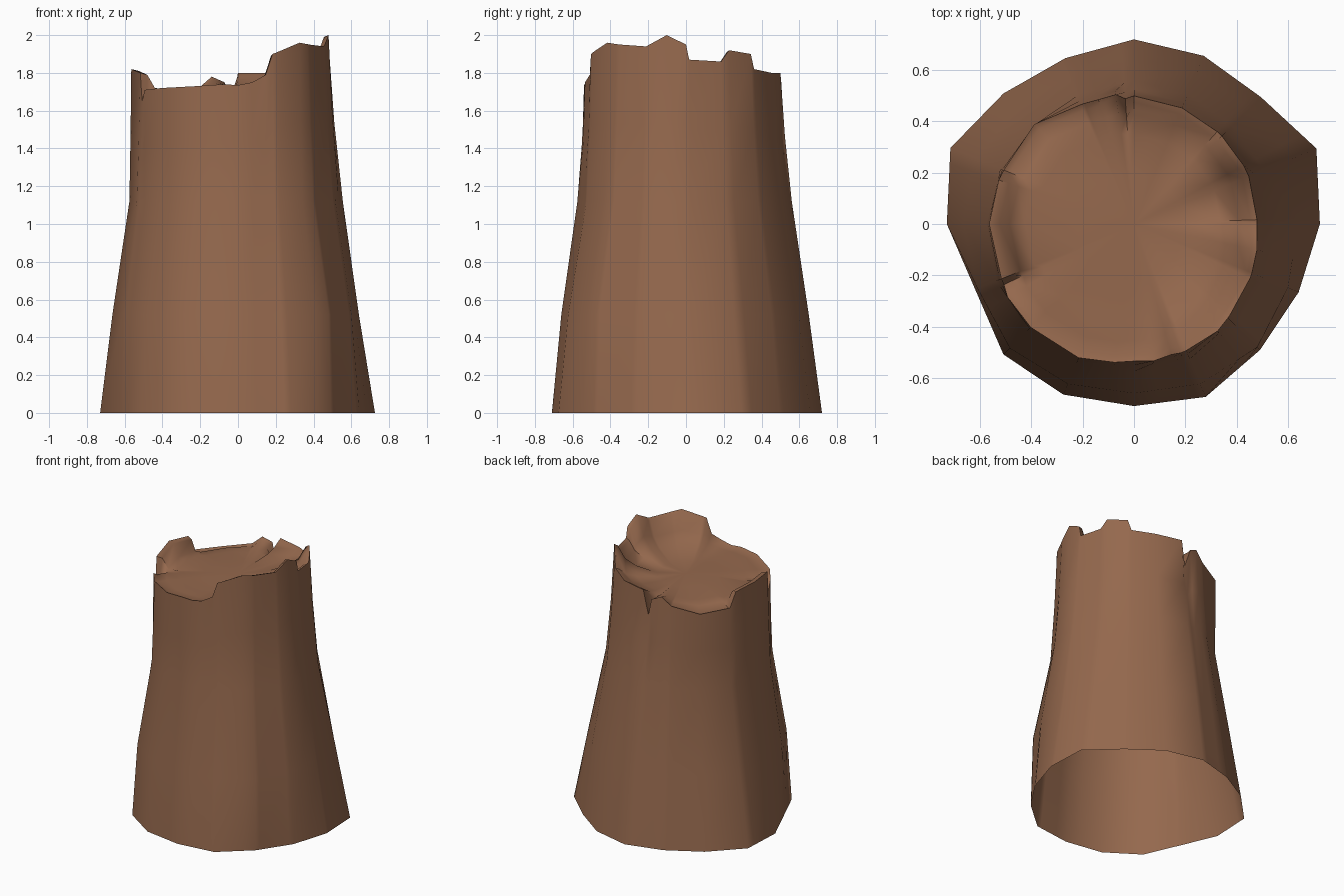
import bpy, bmesh, math

if "Cube" in bpy.data.objects:
    bpy.data.objects.remove(bpy.data.objects["Cube"])

# Outline radii at equal angle steps from +x: ground, lower trunk, upper trunk
BASE = [.725, .77, .70, .71, .72, .70, .72, .775, .73, .67, .72, .72, .71, .73, .695, .695]
LOWER = [.64, .67, .64, .645, .65, .635, .64, .67, .665, .66, .685, .675, .66, .675, .68, .65]
UPPER = [.555, .55, .54, .55, .56, .55, .545, .565, .575, .58, .588, .585, .575, .57, .562, .558]

# Broken rim: (angle, radius, height)
RIM = [(0, .48, 1.95), (2, .48, 1.87), (22.5, .485, 1.86), (28, .485, 1.92),
       (45, .485, 1.90), (48, .485, 1.82), (67.5, .49, 1.80), (90, .50, 1.80),
       (94, .49, 1.62), (98, .51, 1.75), (106, .505, 1.78), (114, .51, 1.72),
       (135, .55, 1.68), (157.5, .55, 1.69), (162, .555, 1.80), (180, .565, 1.82),
       (202.5, .56, 1.80), (205, .56, 1.65), (210, .57, 1.71), (225, .57, 1.72),
       (247.5, .565, 1.73), (262, .545, 1.74), (270, .535, 1.735), (278, .54, 1.75),
       (286, .53, 1.79), (290, .535, 1.90), (308, .53, 1.96), (317, .515, 1.95),
       (335, .50, 1.94), (348, .49, 2.0), (360, .48, 1.95)]


def outline(radii, a):
    # distance to a straight-sided outline at angle a
    i = int(a // 22.5) % 16
    a0, a1 = math.radians(i * 22.5), math.radians((i + 1) * 22.5)
    p = (radii[i] * math.cos(a0), radii[i] * math.sin(a0))
    r1 = radii[(i + 1) % 16]
    q = (r1 * math.cos(a1), r1 * math.sin(a1))
    d = (math.cos(math.radians(a)), math.sin(math.radians(a)))
    return (p[0] * q[1] - p[1] * q[0]) / (d[0] * (q[1] - p[1]) - d[1] * (q[0] - p[0]))


def rim(a):
    for (a0, r0, z0), (a1, r1, z1) in zip(RIM, RIM[1:]):
        if a0 <= a <= a1:
            t = (a - a0) / (a1 - a0)
            return r0 + (r1 - r0) * t, z0 + (z1 - z0) * t


angles = sorted({float(p[0]) for p in RIM[:-1]} | {i * 22.5 for i in range(16)})


def section(a):
    # profile from the ground, over the rim, to the sunken top
    r, z = rim(a)
    mid = outline(UPPER, a)
    side = [(outline(BASE, a), 0), (outline(LOWER, a), .52), (mid, 1.12),
            (mid + (r - mid) * .6, 1.12 + (z - 1.12) * .5), (r, z)]
    if 158 < a < 204:    # steep thin lip on the left
        top = [(r - .04, z - .01), (r - .08, 1.72), (r * .75, 1.71)]
    else:                # shallow bowl elsewhere
        rise = max(z, 1.69) - 1.72
        top = [(r - .025, z - .01), (r * .85, 1.72 + rise * .5), (r * .7, 1.72 + rise * .25)]
    return side + top + [(r * .4, 1.725)]


bm = bmesh.new()
cols = []
for a in angles:
    c, s = math.cos(math.radians(a)), math.sin(math.radians(a))
    cols.append([bm.verts.new((r * c, r * s, z)) for r, z in section(a)])
centre = bm.verts.new((0, 0, 1.73))
for i, col in enumerate(cols):
    nxt = cols[(i + 1) % len(cols)]
    for k in range(len(col) - 1):
        bm.faces.new((col[k], nxt[k], nxt[k + 1], col[k + 1]))
    bm.faces.new((col[-1], nxt[-1], centre))

# Stump object, open underneath
mesh = bpy.data.meshes.new("tree_stump")
bm.to_mesh(mesh)
bm.free()
stump = bpy.data.objects.new("tree_stump", mesh)
bpy.context.collection.objects.link(stump)

# Bark colour
bark = bpy.data.materials.new("brown bark")
bark.diffuse_color = (.30, .14, .075, 1)
bark.use_nodes = True
bark.node_tree.nodes["Principled BSDF"].inputs["Base Color"].default_value = bark.diffuse_color
mesh.materials.append(bark)

bpy.context.view_layer.objects.active = stump
stump.select_set(True)
bpy.ops.object.shade_smooth_by_angle(angle=math.radians(60))
